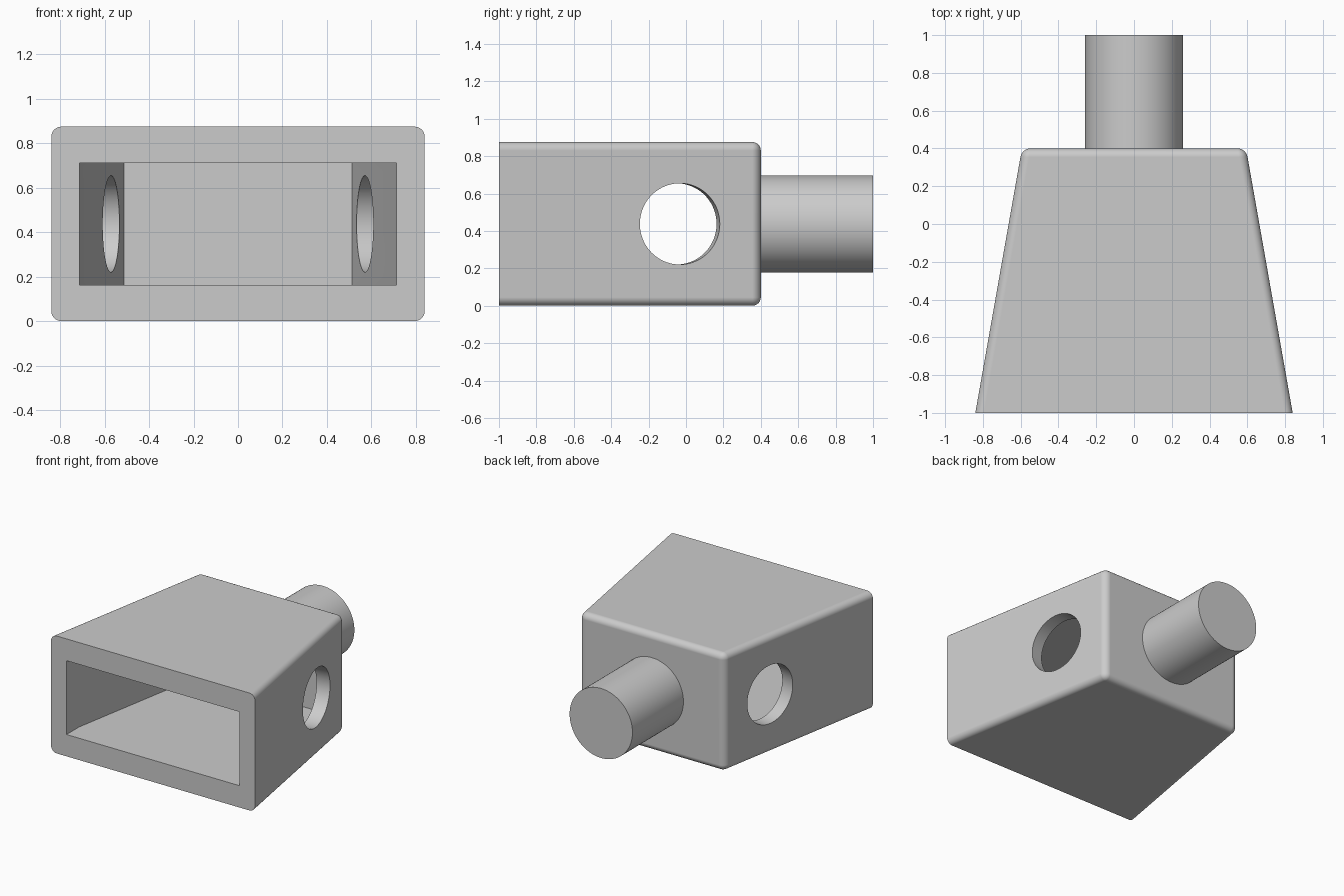
import bpy, bmesh, math
from mathutils import Matrix, Vector

if "Cube" in bpy.data.objects:
    bpy.data.objects.remove(bpy.data.objects["Cube"])

TAPER = math.radians(10)
SLOPE = math.tan(TAPER)
HEIGHT = 0.875
MID = HEIGHT / 2
FRONT, BACK = -1.0, 0.4

grey = bpy.data.materials.new("plain grey")
grey.use_nodes = True
grey.diffuse_color = (0.6, 0.6, 0.6, 1)
grey.node_tree.nodes["Principled BSDF"].inputs["Base Color"].default_value = (0.6, 0.6, 0.6, 1)


def finish(bm, name):
    bmesh.ops.recalc_face_normals(bm, faces=bm.faces)
    mesh = bpy.data.meshes.new(name)
    bm.to_mesh(mesh)
    bm.free()
    mesh.materials.append(grey)
    ob = bpy.data.objects.new(name, mesh)
    bpy.context.collection.objects.link(ob)
    return ob


def prism(half_outline, z0, z1):
    """Mirror a half plan outline of (x, y) points in x and extrude it upwards."""
    bm = bmesh.new()
    plan = half_outline + [(-x, y) for x, y in reversed(half_outline)]
    face = bm.faces.new([bm.verts.new((x, y, z0)) for x, y in plan])
    out = bmesh.ops.extrude_face_region(bm, geom=[face])
    verts = [g for g in out["geom"] if isinstance(g, bmesh.types.BMVert)]
    bmesh.ops.translate(bm, verts=verts, vec=(0, 0, z1 - z0))
    return bm


def cylinder(name, radius, length, centre, axis):
    bm = bmesh.new()
    turn = Vector(axis).to_track_quat("Z", "Y").to_matrix().to_4x4()
    bmesh.ops.create_cone(bm, cap_ends=True, segments=96, radius1=radius, radius2=radius,
                          depth=length, matrix=Matrix.Translation(centre) @ turn)
    return finish(bm, name)


def activate(ob):
    bpy.ops.object.select_all(action="DESELECT")
    ob.select_set(True)
    bpy.context.view_layer.objects.active = ob


def cut(ob, cutter):
    activate(ob)
    mod = ob.modifiers.new("cut", "BOOLEAN")
    mod.operation, mod.solver, mod.object = "DIFFERENCE", "EXACT", cutter
    bpy.ops.object.modifier_apply(modifier=mod.name)
    bpy.data.objects.remove(cutter)


# Tapered housing, rounded everywhere except around the front face
front_half = 0.84
bm = prism([(front_half, FRONT), (front_half - SLOPE * (BACK - FRONT), BACK)], 0, HEIGHT)
rounded = [e for e in bm.edges if any(v.co.y > FRONT + 0.01 for v in e.verts)]
bmesh.ops.bevel(bm, geom=rounded, offset=0.045, offset_type="OFFSET", segments=8,
                profile=0.5, affect="EDGES", clamp_overlap=True)
# Keep the open end flat
for v in bm.verts:
    if v.co.y < FRONT + 0.02:
        v.co.y = FRONT
housing = finish(bm, "housing")

# Cavity: short straight mouth, then the same taper as the housing
mouth, end = -0.855, 0.28
cavity = prism([(0.713, FRONT - 0.2), (0.713, mouth), (0.713 - SLOPE * (end - mouth), end)],
               MID - 0.275, MID + 0.275)
cut(housing, finish(cavity, "cavity_cutter"))

# Round holes square to each sloping side
hole_y = -0.033
hole_x = front_half - SLOPE * (hole_y - FRONT)
for side in (1, -1):
    axis = (side * math.cos(TAPER), math.sin(TAPER), 0)
    cut(housing, cylinder("hole_cutter", 0.217, 0.4, (side * hole_x, hole_y, MID), axis))

# Stem on the back
stem = cylinder("rear_stem", 0.259, 0.62, (0, 0.69, MID), (0, 1, 0))

for ob in (housing, stem):
    activate(ob)
    bpy.ops.object.shade_smooth_by_angle(angle=math.radians(30))
# Keep the large faces flat beside the rounded edges
weighted = housing.modifiers.new("flat faces", "WEIGHTED_NORMAL")
weighted.keep_sharp = True
